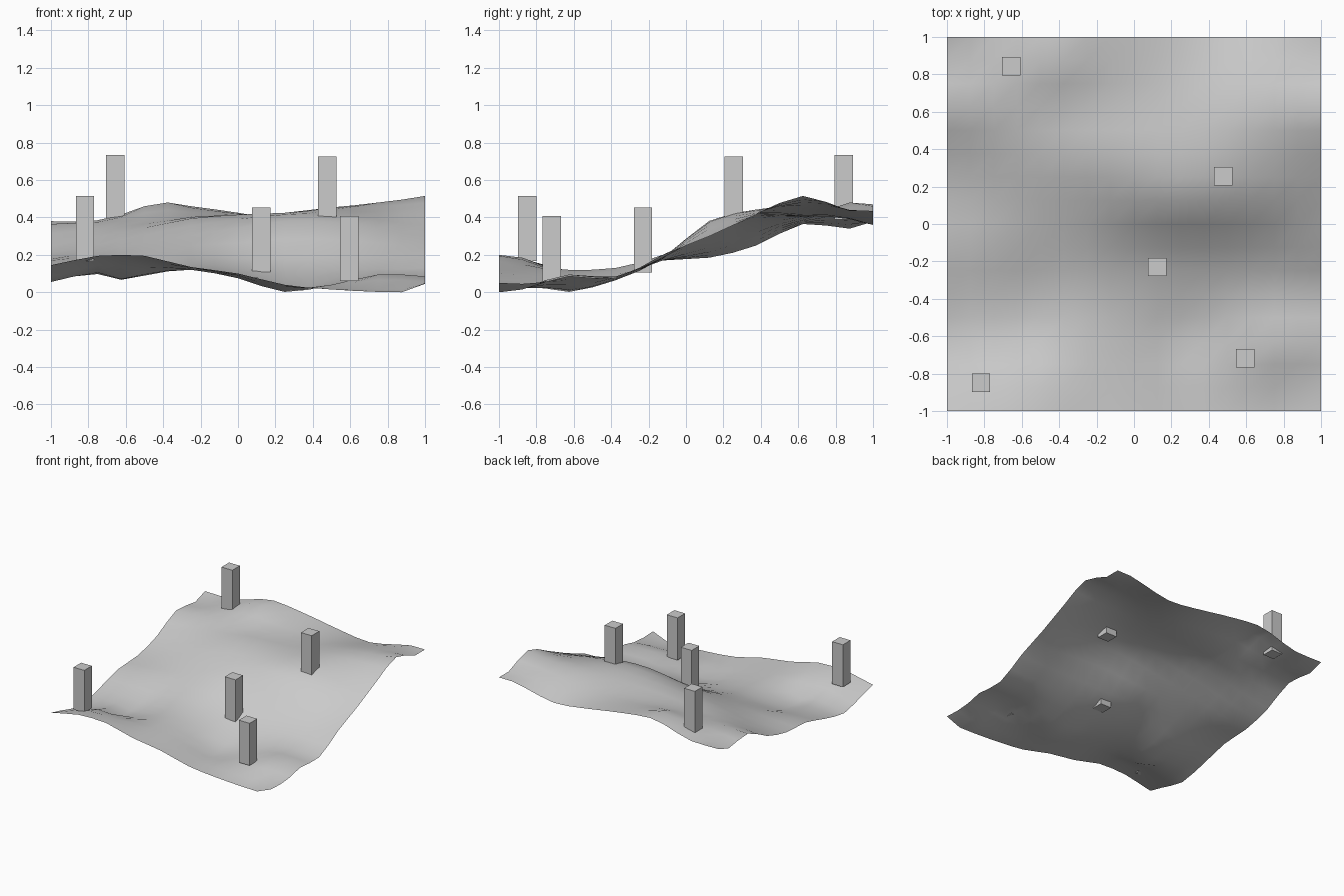
import bpy, bmesh

# Control heights: rows run front to back (Y), columns left to right (X)
X = [-1, -.75, -.625, -.5, -.375, -.25, 0, .25, .5, .75, .875, 1]
Y = [-1, -.875, -.75, -.625, -.375, -.125, .125, .375, .625, .875, 1]
H = [
    [.15, .20, .205, .20, .17, .14, .105, .045, .02, .007, .005, .055],
    [.12, .185, .19, .18, .155, .135, .095, .035, .025, .02, .02, .05],
    [.085, .15, .145, .14, .135, .13, .09, .025, .045, .07, .07, .06],
    [.06, .11, .075, .10, .12, .125, .08, .007, .045, .10, .10, .09],
    [.11, .11, .09, .105, .125, .135, .10, .07, .075, .09, .085, .08],
    [.175, .175, .175, .185, .195, .205, .185, .185, .19, .19, .19, .205],
    [.19, .22, .245, .27, .29, .31, .35, .385, .38, .345, .32, .305],
    [.255, .30, .325, .35, .375, .40, .42, .43, .447, .43, .425, .42],
    [.37, .38, .385, .39, .40, .41, .41, .42, .455, .485, .50, .52],
    [.345, .39, .42, .465, .485, .457, .425, .40, .40, .44, .445, .44],
    [.385, .385, .415, .455, .475, .465, .43, .39, .365, .415, .44, .44],
]


def smooth_curve(ts, vs, t):
    """Cubic Hermite interpolation through unevenly spaced points."""
    n = len(ts)
    i = max(k for k in range(n - 1) if ts[k] <= t + 1e-6)

    def slope(k):
        a, b = max(k - 1, 0), min(k + 1, n - 1)
        return (vs[b] - vs[a]) / (ts[b] - ts[a])

    d = ts[i + 1] - ts[i]
    u = (t - ts[i]) / d
    return ((1 + 2 * u) * (1 - u) ** 2 * vs[i] + u * (1 - u) ** 2 * d * slope(i)
            + u * u * (3 - 2 * u) * vs[i + 1] + u * u * (u - 1) * d * slope(i + 1))


def height(x, y):
    return smooth_curve(Y, [smooth_curve(X, row, x) for row in H], y)


def add_object(name, bm):
    mesh = bpy.data.meshes.new(name)
    bm.to_mesh(mesh)
    bm.free()
    obj = bpy.data.objects.new(name, mesh)
    bpy.context.collection.objects.link(obj)
    return obj


# Rolling ground sheet, 16 x 16 cells
bm = bmesh.new()
bmesh.ops.create_grid(bm, x_segments=16, y_segments=16, size=1)
for v in bm.verts:
    v.co.z = height(v.co.x, v.co.y)
lowest = min(v.co.z for v in bm.verts)
for v in bm.verts:
    v.co.z -= lowest
for f in bm.faces:
    f.smooth = True
add_object("ground_sheet", bm)

# Square posts sunk slightly into the ground: x, y, top height
POST_W, POST_H = 0.098, 0.347
POSTS = [(-.818, -.848, .515), (-.657, .843, .735), (.477, .255, .725),
         (.124, -.23, .453), (.594, -.718, .408)]
for n, (x, y, top) in enumerate(POSTS, 1):
    bm = bmesh.new()
    bmesh.ops.create_cube(bm, size=1)
    bmesh.ops.scale(bm, vec=(POST_W, POST_W, POST_H), verts=bm.verts)
    bmesh.ops.translate(bm, vec=(x, y, top - POST_H / 2), verts=bm.verts)
    add_object(f"post_{n}", bm)
